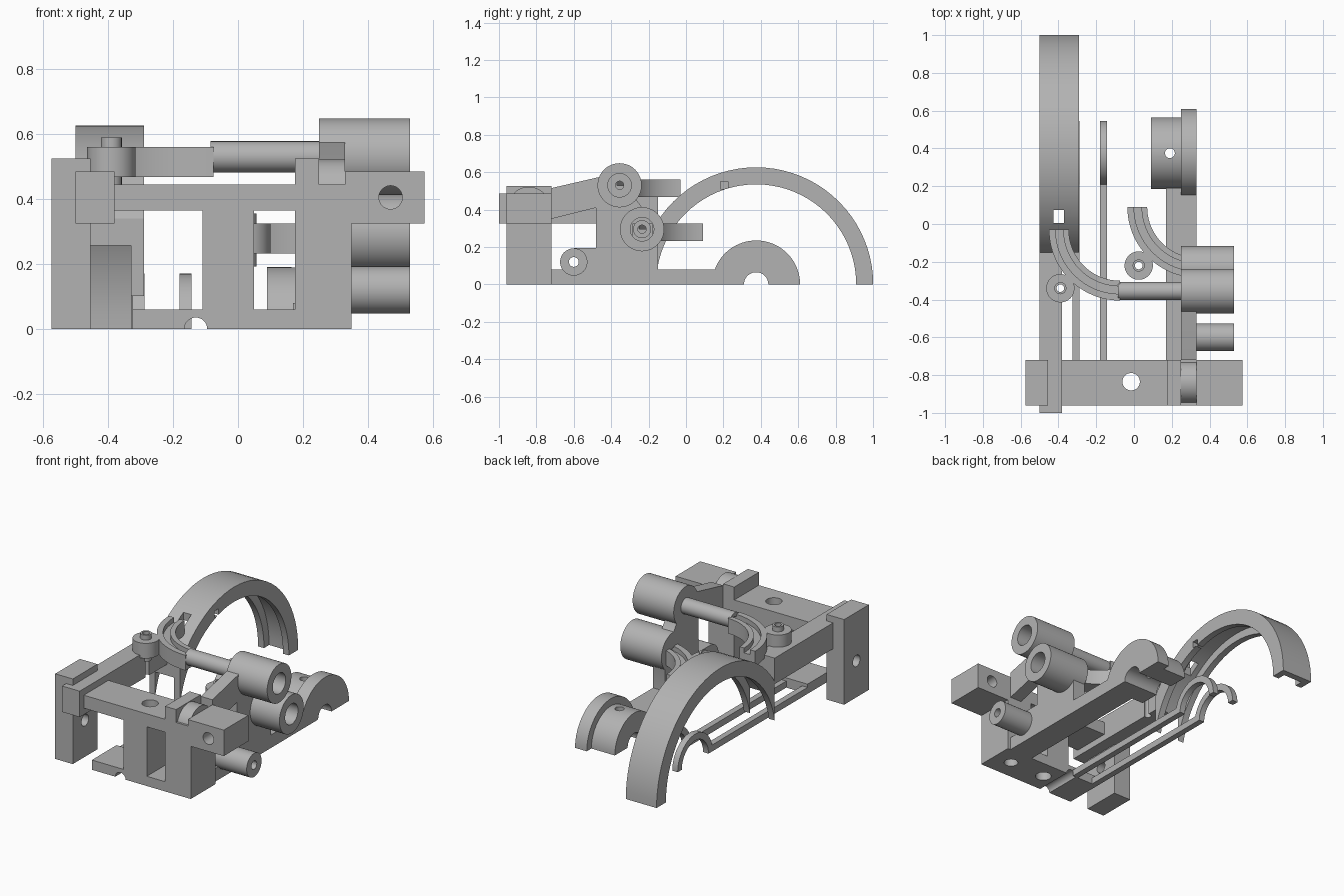
import bpy, bmesh, math
from mathutils import Vector

cube = bpy.data.objects.get("Cube")
if cube:
    bpy.data.objects.remove(cube, do_unlink=True)

GREY = (0.45, 0.45, 0.45, 1)
grey = bpy.data.materials.new("plain grey")
grey.use_nodes = True
grey.diffuse_color = GREY
grey.node_tree.nodes["Principled BSDF"].inputs["Base Color"].default_value = GREY
parts = []


def prism(name, axis, lo, hi, profile):
    """Extrude a profile along x (profile is y,z), y (x,z) or z (x,y)."""
    place = {"x": lambda p, t: (t, p[0], p[1]),
             "y": lambda p, t: (p[0], t, p[1]),
             "z": lambda p, t: (p[0], p[1], t)}[axis]
    bm = bmesh.new()
    face = bm.faces.new([bm.verts.new(place(p, lo)) for p in profile])
    made = bmesh.ops.extrude_face_region(bm, geom=[face])["geom"]
    shift = Vector(place((0, 0), hi - lo))
    bmesh.ops.translate(bm, vec=shift, verts=[v for v in made if isinstance(v, bmesh.types.BMVert)])
    bmesh.ops.recalc_face_normals(bm, faces=bm.faces)
    mesh = bpy.data.meshes.new(name)
    bm.to_mesh(mesh)
    bm.free()
    mesh.materials.append(grey)
    obj = bpy.data.objects.new(name, mesh)
    bpy.context.collection.objects.link(obj)
    parts.append(obj)
    return obj


def arc(c, r, a0, a1, n=40):
    step = math.radians(a1 - a0) / n
    a = math.radians(a0)
    return [(c[0] + r * math.cos(a + i * step), c[1] + r * math.sin(a + i * step)) for i in range(n + 1)]


def sector(name, axis, lo, hi, c, r0, r1, a0, a1):
    return prism(name, axis, lo, hi, arc(c, r1, a0, a1) + arc(c, r0, a1, a0))


def cyl(name, axis, lo, hi, c, r):
    return prism(name, axis, lo, hi, arc(c, r, 0, 360, 48)[:-1])


def box(name, x0, x1, y0, y1, z0, z1):
    return prism(name, "z", z0, z1, [(x0, y0), (x1, y0), (x1, y1), (x0, y1)])


def cut(obj, *cutters):
    """Subtract the cutters, bake the result and remove them."""
    for cutter in cutters:
        mod = obj.modifiers.new("cut", "BOOLEAN")
        mod.operation = "DIFFERENCE"
        mod.solver = "EXACT"
        mod.object = cutter
    bpy.context.view_layer.update()
    graph = bpy.context.evaluated_depsgraph_get()
    mesh = bpy.data.meshes.new_from_object(obj.evaluated_get(graph))
    obj.modifiers.clear()
    obj.data = mesh
    for cutter in cutters:
        parts.remove(cutter)
        bpy.data.objects.remove(cutter, do_unlink=True)
    return obj


def tube(name, axis, lo, hi, c, r, bore):
    return cut(cyl(name, axis, lo, hi, c, r), cyl("bore", axis, lo - 0.1, hi + 0.1, c, bore))


F, B = -0.96, -0.72            # front and back of the cross frame
HUB = (0.375, 0.0)             # wheel axis
UP, LOW = (-0.355, 0.53), (-0.235, 0.295)   # tube axes
SMALL = (-0.6, 0.12)

# Cross frame: leg, beam, columns and foot
cut(box("outer_leg", -0.575, -0.455, F, B, 0, 0.525),
    cyl("hole", "x", -0.7, -0.4, (-0.84, 0.225), 0.035))
cut(box("cross_beam", -0.455, 0.175, F, B, 0.365, 0.445),
    cyl("hole", "z", 0.3, 0.5, (-0.015, -0.835), 0.046))
cut(box("middle_column", -0.11, 0.05, F, B, 0, 0.365),
    cyl("hole", "z", -0.1, 0.5, (-0.015, -0.835), 0.046),
    cyl("groove", "y", -1.1, 0, (-0.13, 0), 0.035))
cut(box("foot_outer", -0.325, -0.11, F, B, 0, 0.06),
    cyl("groove", "y", -1.1, 0, (-0.13, 0), 0.035))
box("foot_inner", 0.05, 0.175, F, B, 0, 0.06)
cut(box("main_column", 0.175, 0.35, F, B, 0, 0.525),
    box("notch", 0.25, 0.4, -1.1, -0.6, 0.445, 0.6),
    cyl("hole", "z", -0.1, 0.15, (0.23, -0.835), 0.04))
cut(box("side_block", 0.33, 0.575, F, B, 0.325, 0.485),
    cyl("hole", "y", -1.1, -0.6, (0.47, 0.405), 0.036))
cyl("arm_pivot", "x", 0.25, 0.33, (-0.84, 0.41), 0.112)

# Side plate: base rail, upright, sloping arm and boss web
box("base_rail", 0.17, 0.33, B, 0.19, 0, 0.08)
cut(prism("upright", "x", 0.25, 0.33,
          [(-0.48, 0.08), (-0.15, 0.08), (-0.15, 0.22), (-0.13, 0.295), (-0.235, 0.41),
           (-0.27, 0.46), (-0.3, 0.6), (-0.46, 0.575), (B, 0.515), (B, 0.35), (-0.48, 0.41)]),
    cyl("hole", "x", 0, 0.6, UP, 0.022), cyl("hole", "x", 0, 0.6, LOW, 0.025))
cut(box("boss_web", 0.25, 0.33, SMALL[0], -0.48, 0.08, 0.195),
    cyl("hole", "x", 0, 0.6, SMALL, 0.028))
tube("small_boss", "x", 0.25, 0.53, SMALL, 0.073, 0.026)

# Sleeves: wide bore outside, narrow one through the plate
for label, axis in (("upper", UP), ("lower", LOW)):
    tube(label + "_sleeve", "x", 0.33, 0.53, axis, 0.118, 0.063)
    tube(label + "_sleeve_base", "x", 0.25, 0.33, axis, 0.118, 0.023)

# Half bearing for the wheel axle
cut(sector("bearing_flange", "x", 0.25, 0.33, HUB, 0.065, 0.235, 0, 180))
cut(sector("bearing_barrel", "x", 0.09, 0.25, HUB, 0.065, 0.19, 0, 180),
    cyl("hole", "z", 0.05, 0.4, (0.19, 0.375), 0.026))

# Curved grip arms, the lower one a shifted copy of the upper
for label, dx, dy, dz, rod_end in (("upper", 0, 0, 0, 0.27), ("lower", 0.415, 0.12, -0.235, 0.345)):
    c = (-0.075 + dx, -0.03 + dy)
    pin = (-0.39 + dx, -0.34 + dy)
    z0, z1 = 0.467 + dz, 0.56 + dz
    sector(label + "_grip_inner_wall", "z", z0, z1, c, 0.27, 0.3, 180, 270)
    sector(label + "_grip_web", "z", z0, z1 - 0.03, c, 0.3, 0.34, 180, 270)
    sector(label + "_grip_outer_wall", "z", z0, z1, c, 0.34, 0.375, 180, 270)
    tube(label + "_pivot_boss", "z", z0, z1, pin, 0.075, 0.03)
    tube(label + "_pivot_pin", "z", z0 - 0.04, z1 + 0.03, pin, 0.032, 0.02)
    tube(label + "_grip_rod", "x", -0.075 + dx - 0.01, rod_end + 0.01,
         (UP[0] + dy, UP[1] + dz), 0.048, 0.022)

# Long beam carrying the guard
cut(box("guard_beam", -0.5, -0.38, -1.0, -0.15, 0.325, 0.485),
    cyl("hole", "z", 0.2, 0.6, (-0.39, -0.34), 0.02))

# Wheel guard: a channel of shell and side walls, ended flat at the beam
for name, x0, x1, r0 in (("guard_shell", -0.46, -0.33, 0.585),
                         ("guard_inner_wall", -0.33, -0.29, 0.535),
                         ("guard_outer_wall", -0.5, -0.46, 0.535)):
    guard = sector(name, "x", x0, x1, HUB, r0, 0.626, 0, 180)
    cutters = [box("end_cut", -0.7, 0, -0.5, -0.15, -0.1, 0.8)]
    if name == "guard_shell":
        cutters.append(box("slot", -0.425, -0.37, 0.005, 0.075, 0.4, 0.8))
    if name == "guard_inner_wall":
        cutters.append(box("window", -0.4, -0.2, 0.185, 0.225, 0.51, 0.55))
    cut(guard, *cutters)

# Thin rails ending in small arches
for label, x0 in (("inner", -0.18), ("outer", -0.325)):
    x1 = x0 + 0.037
    box(label + "_thin_rail", x0, x1, B, 0.24, 0, 0.04)
    sector(label + "_thin_arch", "x", x0, x1, HUB, 0.13, 0.17, 0, 180)

# Smooth the round faces, keep edges sharp
bpy.ops.object.select_all(action="DESELECT")
for obj in parts:
    obj.select_set(True)
bpy.context.view_layer.objects.active = parts[0]
bpy.ops.object.shade_smooth_by_angle(angle=math.radians(30))
